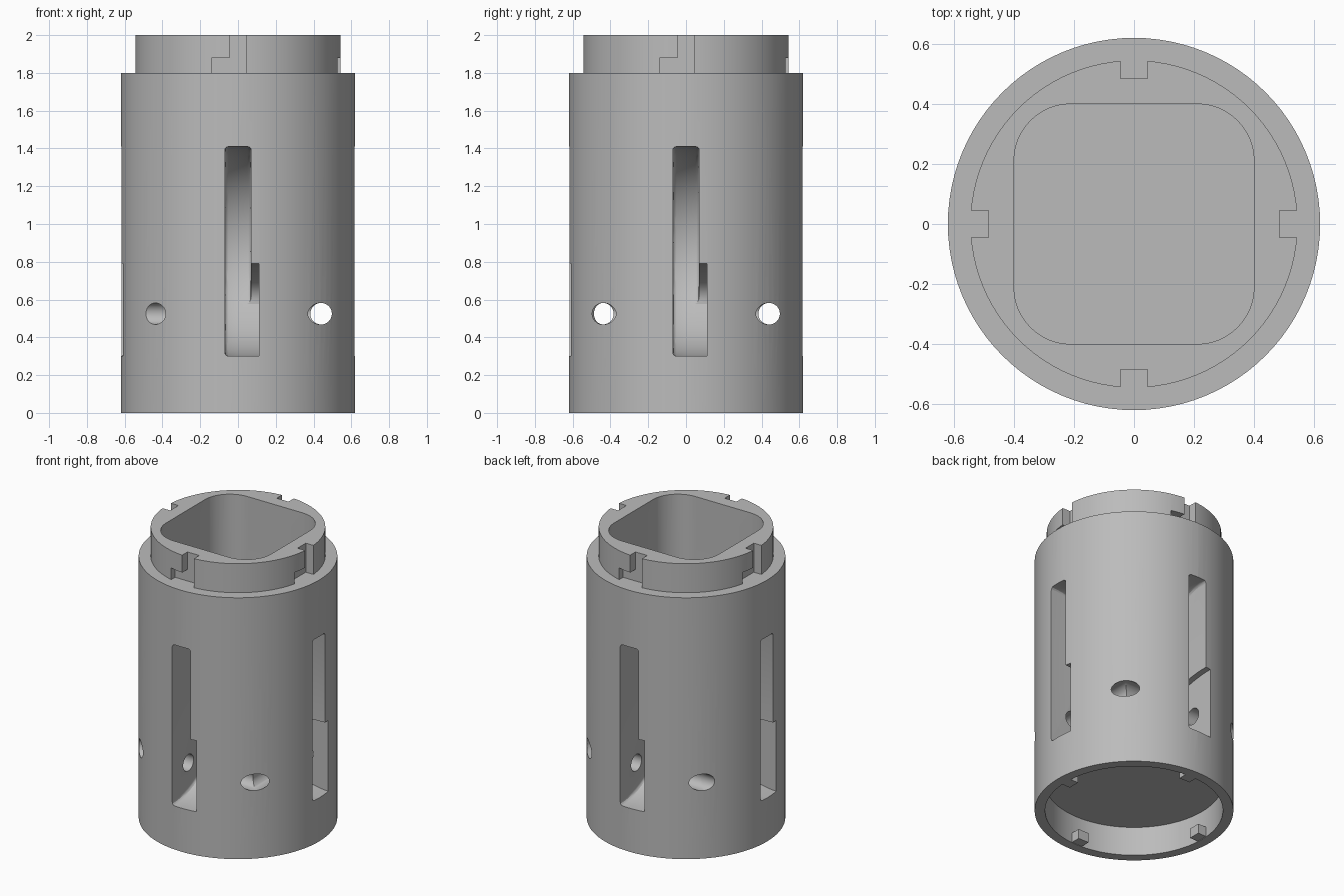
import bpy, bmesh
from math import sin, cos, pi, radians
from mathutils import Matrix, Vector

if "Cube" in bpy.data.objects:
    bpy.data.objects.remove(bpy.data.objects["Cube"], do_unlink=True)

grey = bpy.data.materials.new("plain grey")
grey.use_nodes = True
colour = (0.5, 0.5, 0.5, 1)
grey.diffuse_color = colour
grey.node_tree.nodes["Principled BSDF"].inputs["Base Color"].default_value = colour


def make_object(name, bm):
    bmesh.ops.recalc_face_normals(bm, faces=bm.faces[:])
    mesh = bpy.data.meshes.new(name)
    bm.to_mesh(mesh)
    bm.free()
    mesh.materials.append(grey)
    obj = bpy.data.objects.new(name, mesh)
    bpy.context.collection.objects.link(obj)
    return obj


def prism(points, direction, bevel=0):
    """Extrude a closed outline along a direction, optionally rounding the rims."""
    bm = bmesh.new()
    face = bm.faces.new([bm.verts.new(p) for p in points])
    moved = bmesh.ops.extrude_face_region(bm, geom=[face], use_keep_orig=True)
    verts = [v for v in moved["geom"] if isinstance(v, bmesh.types.BMVert)]
    bmesh.ops.translate(bm, verts=verts, vec=Vector(direction))
    bmesh.ops.recalc_face_normals(bm, faces=bm.faces[:])
    if bevel:
        caps = [f for f in bm.faces if abs(f.normal.x) > 0.99]
        rims = list({e for f in caps for e in f.edges})
        bmesh.ops.bevel(bm, geom=rims, offset=bevel, segments=3,
                        profile=0.5, affect='EDGES')
    return bm


def box(x0, x1, y0, y1, z0, z1):
    return prism([(x0, y0, z0), (x1, y0, z0), (x1, y1, z0), (x0, y1, z0)],
                 (0, 0, z1 - z0))


def boolean(target, bm, operation='DIFFERENCE'):
    """Combine a temporary solid with the target and discard it."""
    tool = make_object("tool", bm)
    tool.hide_render = True
    mod = target.modifiers.new("combine", 'BOOLEAN')
    mod.operation, mod.solver, mod.object = operation, 'EXACT', tool
    bpy.context.view_layer.update()
    graph = bpy.context.evaluated_depsgraph_get()
    result = bpy.data.meshes.new_from_object(target.evaluated_get(graph))
    target.modifiers.clear()
    target.data = result
    bpy.data.objects.remove(tool, do_unlink=True)


# Turned body with a neck on top and a round recess underneath
profile = [(0, 0.2), (0.555, 0.2), (0.555, 0), (0.62, 0),
           (0.62, 1.8), (0.545, 1.8), (0.545, 2), (0, 2)]
bm = bmesh.new()
ring = [bm.verts.new((r, 0, z)) for r, z in profile]
edges = [bm.edges.new(pair) for pair in zip(ring, ring[1:])]
bmesh.ops.spin(bm, geom=ring + edges, axis=(0, 0, 1), cent=(0, 0, 0),
               angle=2 * pi, steps=96, use_duplicate=False)
bmesh.ops.remove_doubles(bm, verts=bm.verts[:], dist=0.0001)
body = make_object("locking_cylinder", bm)

# Rounded square pocket
corner, half = 0.19, 0.4
outline = []
for q in range(4):
    centre = Matrix.Rotation(q * pi / 2, 2) @ Vector((half - corner, half - corner))
    for i in range(13):
        a = q * pi / 2 + i * pi / 24
        outline.append((centre.x + corner * cos(a), centre.y + corner * sin(a), 1.45))
boolean(body, prism(outline, (0, 0, 1)))

# Side profiles of the tall slot and its wider lower part
mid, tall, deep, skin = 0.855, 0.555, 0.53, -0.62
arc = [(skin + deep * cos(radians(a)), mid + tall * sin(radians(a)))
       for a in range(-90, 91, 5)]
slot = [(-0.75, mid - tall)] + arc + [(-0.75, mid + tall)]
low = [p for p in arc if p[1] < 0.58]
end_y = low[-1][0]
ceiling = [(skin + (end_y - skin) * cos(radians(a)), 0.6 + 0.19 * sin(radians(a)))
           for a in range(0, 91, 10)]
wide = [(-0.75, mid - tall)] + low + ceiling + [(-0.75, 0.79)]

# Cuts repeated on all four sides
for q in range(4):
    turn = Matrix.Rotation(q * pi / 2, 4, 'Z')
    circle = [(0.44 + 0.057 * cos(i * pi / 16), -0.8, 0.525 + 0.057 * sin(i * pi / 16))
              for i in range(32)]
    cutters = [
        prism([(-0.07, y, z) for y, z in slot], (0.14, 0, 0), 0.02),
        prism([(0, y, z) for y, z in wide], (0.11, 0, 0)),
        box(-0.045, 0.045, -0.7, -0.485, 1.8, 2.1),
        box(-0.14, 0, -0.7, -0.485, 1.8, 1.88),
        prism(circle, (0, 1.6, 0)),
    ]
    for cutter in cutters:
        cutter.transform(turn)
        boolean(body, cutter)

# Locking tabs inside the bottom rim
for q in range(4):
    tab = box(-0.04, 0.04, -0.58, -0.49, 0.003, 0.07)
    tab.transform(Matrix.Rotation(q * pi / 2, 4, 'Z'))
    boolean(body, tab, 'UNION')

bpy.context.view_layer.objects.active = body
body.select_set(True)
bpy.ops.object.shade_smooth_by_angle(angle=radians(30))
